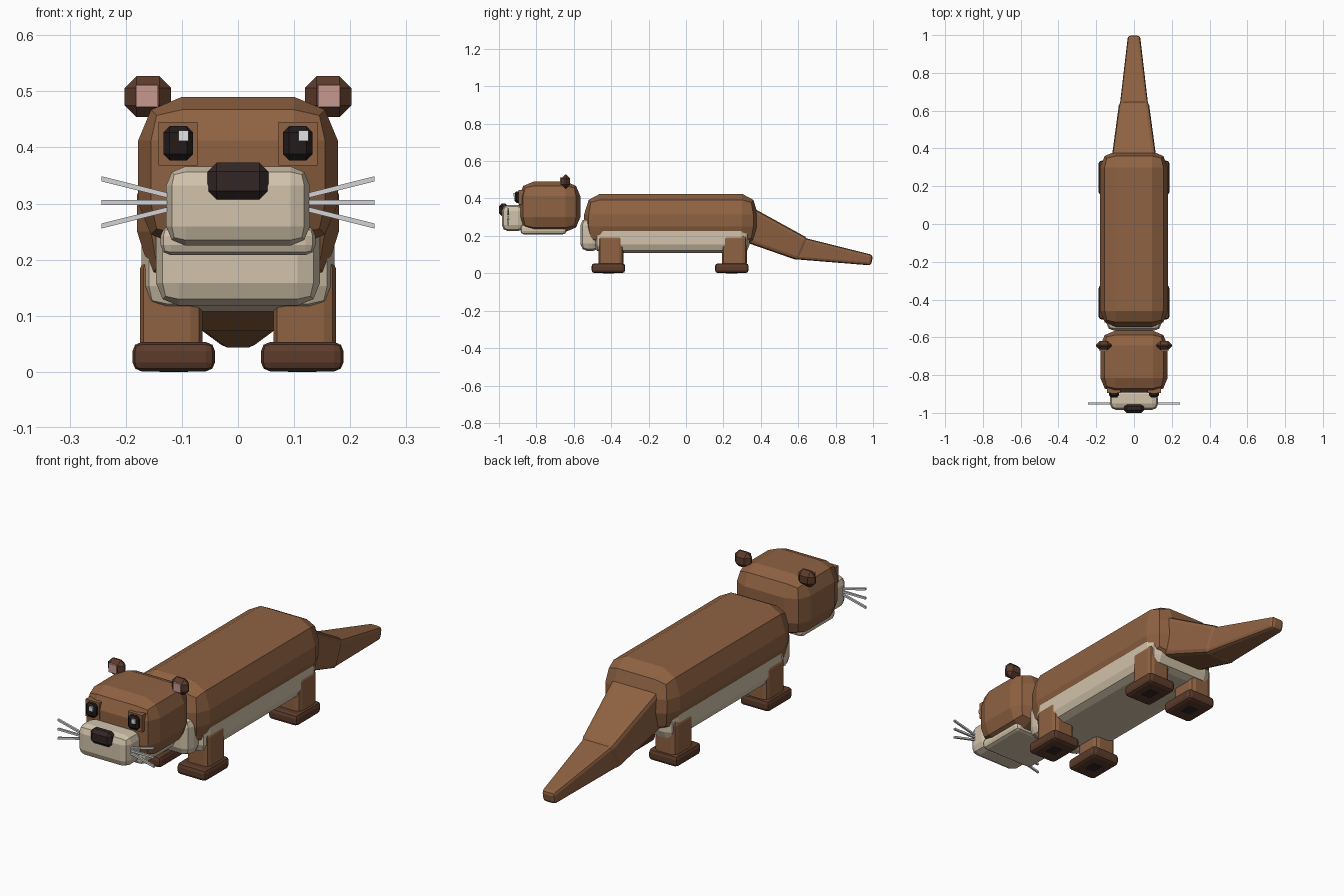
import bpy, bmesh
from mathutils import Vector

cube = bpy.data.objects.get("Cube")
if cube:
    bpy.data.objects.remove(cube, do_unlink=True)


def material(name, r, g, b):
    """Flat material from an 8-bit display colour."""
    lin = [((c / 255 + 0.055) / 1.055) ** 2.4 for c in (r, g, b)] + [1]
    m = bpy.data.materials.new(name)
    m.use_nodes = True
    m.diffuse_color = lin
    m.node_tree.nodes["Principled BSDF"].inputs["Base Color"].default_value = lin
    return m


FUR = material("brown fur", 143, 98, 66)
DARK = material("dark brown fur", 92, 59, 43)
CREAM = material("cream fur", 210, 195, 171)
NOSE = material("nose black", 50, 38, 38)
EYE = material("eye black", 34, 27, 27)
PINK = material("ear pink", 197, 152, 142)
WHITE = material("eye glint", 228, 228, 228)
GREY = material("whisker grey", 212, 212, 214)


def finish(name, bm, mat):
    bmesh.ops.recalc_face_normals(bm, faces=bm.faces)
    me = bpy.data.meshes.new(name)
    bm.to_mesh(me)
    bm.free()
    me.materials.append(mat)
    ob = bpy.data.objects.new(name, me)
    bpy.context.collection.objects.link(ob)
    return ob


def round_edges(bm, radius, segments):
    if radius:
        bmesh.ops.bevel(bm, geom=bm.edges[:], offset=radius, segments=segments,
                        profile=0.5, affect='EDGES', clamp_overlap=True)


def block(name, mat, x, y, z, radius=0.0, segments=2, stretch=1.0):
    """Rounded box between ranges; stretch deepens the rounding in z."""
    bm = bmesh.new()
    bmesh.ops.create_cube(bm, size=1)
    size = Vector((x[1] - x[0], y[1] - y[0], (z[1] - z[0]) / stretch))
    bmesh.ops.scale(bm, vec=size, verts=bm.verts)
    round_edges(bm, radius, segments)
    bmesh.ops.scale(bm, vec=(1, 1, stretch), verts=bm.verts)
    mid = Vector((sum(x) / 2, sum(y) / 2, sum(z) / 2))
    bmesh.ops.translate(bm, vec=mid, verts=bm.verts)
    return finish(name, bm, mat)


def pair(name, mat, x, *args, **kw):
    """Same block on the left (+x) and right (-x)."""
    block("left_" + name, mat, x, *args, **kw)
    block("right_" + name, mat, (-x[1], -x[0]), *args, **kw)


def taper(name, mat, start, end, radius):
    """Tapered box; each end is (half width, y bottom, z bottom, y top, z top)."""
    bm = bmesh.new()
    rings = []
    for w, yb, zb, yt, zt in (start, end):
        corners = ((-w, yb, zb), (w, yb, zb), (w, yt, zt), (-w, yt, zt))
        rings.append([bm.verts.new(c) for c in corners])
    a, b = rings
    bm.faces.new(a)
    bm.faces.new(b)
    for i in range(4):
        j = (i + 1) % 4
        bm.faces.new((a[i], a[j], b[j], b[i]))
    bmesh.ops.recalc_face_normals(bm, faces=bm.faces)
    round_edges(bm, radius, 2)
    return finish(name, bm, mat)


# Torso
block("body", FUR, (-0.18, 0.18), (-0.545, 0.385), (0.14, 0.425), 0.085, stretch=1.3)
block("belly", CREAM, (-0.172, 0.172), (-0.49, 0.34), (0.108, 0.27), 0.045)
block("chest", CREAM, (-0.146, 0.146), (-0.565, -0.46), (0.118, 0.295), 0.04)

# Head
block("head", FUR, (-0.178, 0.178), (-0.893, -0.565), (0.222, 0.49), 0.078)
block("jaw", CREAM, (-0.138, 0.138), (-0.885, -0.64), (0.208, 0.26), 0.018)
block("muzzle", CREAM, (-0.128, 0.128), (-0.985, -0.865), (0.225, 0.366), 0.034)
block("nose", NOSE, (-0.054, 0.054), (-1.0, -0.95), (0.306, 0.373), 0.016, 1)

# Eyes, with the glints on the same side of each
pair("eye_patch", FUR, (0.072, 0.142), (-0.896, -0.85), (0.368, 0.445))
pair("eye", EYE, (0.08, 0.133), (-0.918, -0.875), (0.377, 0.438), 0.011, 1)
for side, x in (("left", 0.108), ("right", -0.106)):
    block(side + "_eye_glint", WHITE, (x, x + 0.018), (-0.922, -0.914), (0.411, 0.43))

# Ears
pair("ear", DARK, (0.119, 0.202), (-0.668, -0.619), (0.454, 0.527), 0.021, 1)
pair("inner_ear", PINK, (0.143, 0.182), (-0.673, -0.664), (0.472, 0.511))

# Whiskers
for sx, side in ((1, "left"), (-1, "right")):
    for label, slope in (("upper", 1), ("middle", 0), ("lower", -1)):
        bm = bmesh.new()
        bmesh.ops.create_cube(bm, size=0.009)
        for v in bm.verts:
            tip = v.co.x > 0
            reach = 0.243 if tip else 0.115
            rise = slope * (0.042 if tip else 0.01)
            v.co = (sx * reach, v.co.y - 0.95, 0.302 + rise + v.co.z)
        finish(f"{side}_{label}_whisker", bm, GREY)

# Legs, feet and paw pads
for end, y in (("front", -0.405), ("back", 0.255)):
    pair(end + "_leg", FUR, (0.063, 0.175), (y - 0.062, y + 0.07), (0.03, 0.205), 0.022)
    pair(end + "_foot", DARK, (0.041, 0.188), (y - 0.1, y + 0.08), (0.001, 0.053), 0.016)
    pair(end + "_paw_pad", NOSE, (0.089, 0.14), (y - 0.04, y + 0.02), (0, 0.006))

# Tail
taper("tail_base", FUR, (0.122, 0.25, 0.19, 0.33, 0.365),
      (0.078, 0.605, 0.066, 0.655, 0.186), 0.02)
taper("tail_tip", FUR, (0.078, 0.57, 0.076, 0.61, 0.195),
      (0.032, 0.99, 0.042, 1.0, 0.098), 0.015)
